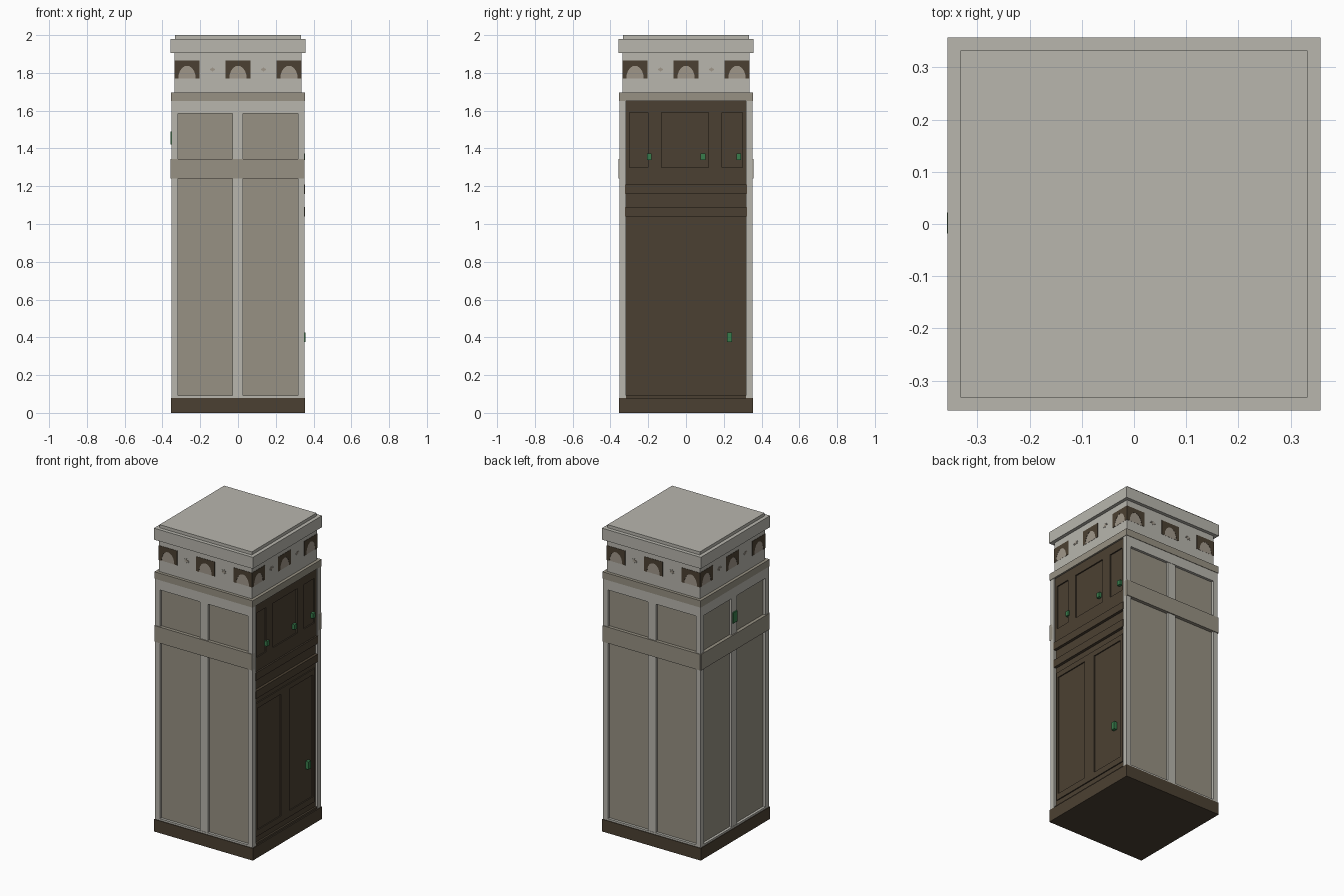
import bpy, bmesh, math
from mathutils import Matrix, Vector

cube = bpy.data.objects.get("Cube")
if cube:
    bpy.data.objects.remove(cube, do_unlink=True)


def material(name, rgb):
    lin = [((c / 255 + 0.055) / 1.055) ** 2.4 for c in rgb] + [1]
    m = bpy.data.materials.new(name)
    m.use_nodes = True
    m.diffuse_color = lin
    m.node_tree.nodes["Principled BSDF"].inputs["Base Color"].default_value = lin
    return m


STONE = material("pale stone", (184, 182, 174))
TAUPE = material("taupe panel", (151, 145, 131))
WARM = material("warm stone", (160, 151, 138))
WOOD = material("dark wood", (75, 64, 50))
GREEN = material("green handle", (56, 125, 76))

FRONT, RIGHT, BACK, LEFT = range(4)


class Part:
    """Collects boxes and plates, placed on the sides, into one object."""

    def __init__(self, name, mat):
        self.name, self.mat, self.bm = name, mat, bmesh.new()

    def plate(self, side, outline, d0, d1):
        # outline in (across, height), pushed from depth d0 out to d1
        turn = Matrix.Rotation(side * math.pi / 2, 3, 'Z')
        near, far = [[self.bm.verts.new(turn @ Vector((u, -d, z))) for u, z in outline]
                     for d in (d0, d1)]
        self.bm.faces.new(near)
        self.bm.faces.new(far)
        n = len(outline)
        for i in range(n):
            j = (i + 1) % n
            self.bm.faces.new((near[i], near[j], far[j], far[i]))
        return self

    def box(self, side, u0, u1, z0, z1, d0, d1):
        return self.plate(side, [(u0, z0), (u1, z0), (u1, z1), (u0, z1)], d0, d1)

    def slab(self, half, z0, z1):
        return self.box(FRONT, -half, half, z0, z1, -half, half)

    def done(self):
        bmesh.ops.recalc_face_normals(self.bm, faces=self.bm.faces)
        mesh = bpy.data.meshes.new(self.name)
        self.bm.to_mesh(mesh)
        self.bm.free()
        mesh.materials.append(self.mat)
        bpy.context.collection.objects.link(bpy.data.objects.new(self.name, mesh))


E = 0.352      # outer face of the frame
P = 0.318      # inner edge of the corner posts

# Stacked main volumes
Part("base_plinth", WOOD).slab(0.356, 0, 0.08).done()
Part("panel_core", TAUPE).slab(0.335, 0.08, 1.66).done()
Part("cornice_band", TAUPE).slab(0.355, 1.65, 1.695).done()
Part("upper_box", STONE).slab(0.335, 1.695, 1.905).done()
Part("cap", STONE).slab(0.357, 1.905, 1.98).done()
Part("top_slab", STONE).slab(0.333, 1.98, 2.0).done()

# Corner posts
posts = Part("corner_posts", STONE)
for u in (-E, P):
    for d in (-E, P):
        posts.box(FRONT, u, u + E - P, 0.08, 1.65, d, d + E - P)
posts.done()

# Panelled sides: rails, centre stile and waist band
frame = Part("side_frames", STONE)
waist = Part("waist_bands", TAUPE)
for side in (FRONT, BACK, LEFT):
    frame.box(side, -0.03, 0.027, 0.09, 1.59, 0.33, E - 0.002)
    frame.box(side, -P, P, 1.585, 1.65, 0.33, E)
    frame.box(side, -P, P, 0.08, 0.092, 0.33, E)
    waist.box(side, -E, E, 1.24, 1.345, 0.33, 0.357)
frame.done()
waist.done()

# Wooden door side: backing, then raised framing and mouldings
Part("door_backing", WOOD).box(RIGHT, -P, P, 0.08, 1.65, 0.3, 0.336).done()

lower = Part("lower_door_frame", WOOD)
for u0, u1 in ((-0.305, -0.29), (-0.045, 0.04), (0.285, 0.305)):
    lower.box(RIGHT, u0, u1, 0.13, 1.0, 0.33, 0.343)
for z0, z1 in ((0.13, 0.17), (0.965, 1.0)):
    lower.box(RIGHT, -0.305, 0.305, z0, z1, 0.33, 0.343)
lower.box(RIGHT, -P, P, 0.08, 0.092, 0.33, 0.348)
lower.done()

upper = Part("upper_door_frame", WOOD)
for u0, u1 in ((-P, -0.3), (-0.2, -0.13), (0.12, 0.19), (0.3, P)):
    upper.box(RIGHT, u0, u1, 1.30, 1.59, 0.33, 0.344)
for z0, z1 in ((1.59, 1.65), (1.21, 1.30)):
    upper.box(RIGHT, -P, P, z0, z1, 0.33, 0.344)
upper.done()

mould = Part("door_mouldings", WOOD)
for z0, z1 in ((1.16, 1.21), (1.04, 1.09)):
    mould.box(RIGHT, -0.322, 0.322, z0, z1, 0.33, 0.354)
mould.done()

# Handles
handles = Part("handles", GREEN)
for u in (-0.195, 0.09, 0.28):
    handles.box(RIGHT, u - 0.012, u + 0.012, 1.34, 1.372, 0.33, 0.355)
handles.box(RIGHT, 0.217, 0.243, 0.375, 0.425, 0.33, 0.357)
handles.box(LEFT, -0.022, 0.018, 1.42, 1.49, 0.34, 0.358)
handles.done()

# Arched windows and small rosettes round the upper box
surround = Part("arch_surrounds", WOOD)
fill = Part("arch_fills", WARM)
rosette = Part("rosettes", WARM)
W, R, Z0, Z1, RISE = 0.067, 0.046, 1.77, 1.865, 0.068
for side in range(4):
    for c in (-0.27, 0, 0.27):
        arch = [(c + R * math.cos(a), Z0 + RISE * math.sin(a))
                for a in (math.pi * i / 10 for i in range(11))]
        outer = [(c - W, Z0), (c - W, Z1), (c + W, Z1), (c + W, Z0)]
        surround.plate(side, outer + arch, 0.332, 0.337)
        fill.plate(side, arch, 0.332, 0.336)
    for c in (-0.135, 0.135):
        star = []
        for i in range(16):
            a = math.pi * i / 8
            r = 0.008 if i % 2 else 0.021
            star.append((c + r * math.cos(a), 1.818 + 0.7 * r * math.sin(a)))
        rosette.plate(side, star, 0.332, 0.337)
for part in (surround, fill, rosette):
    part.done()
